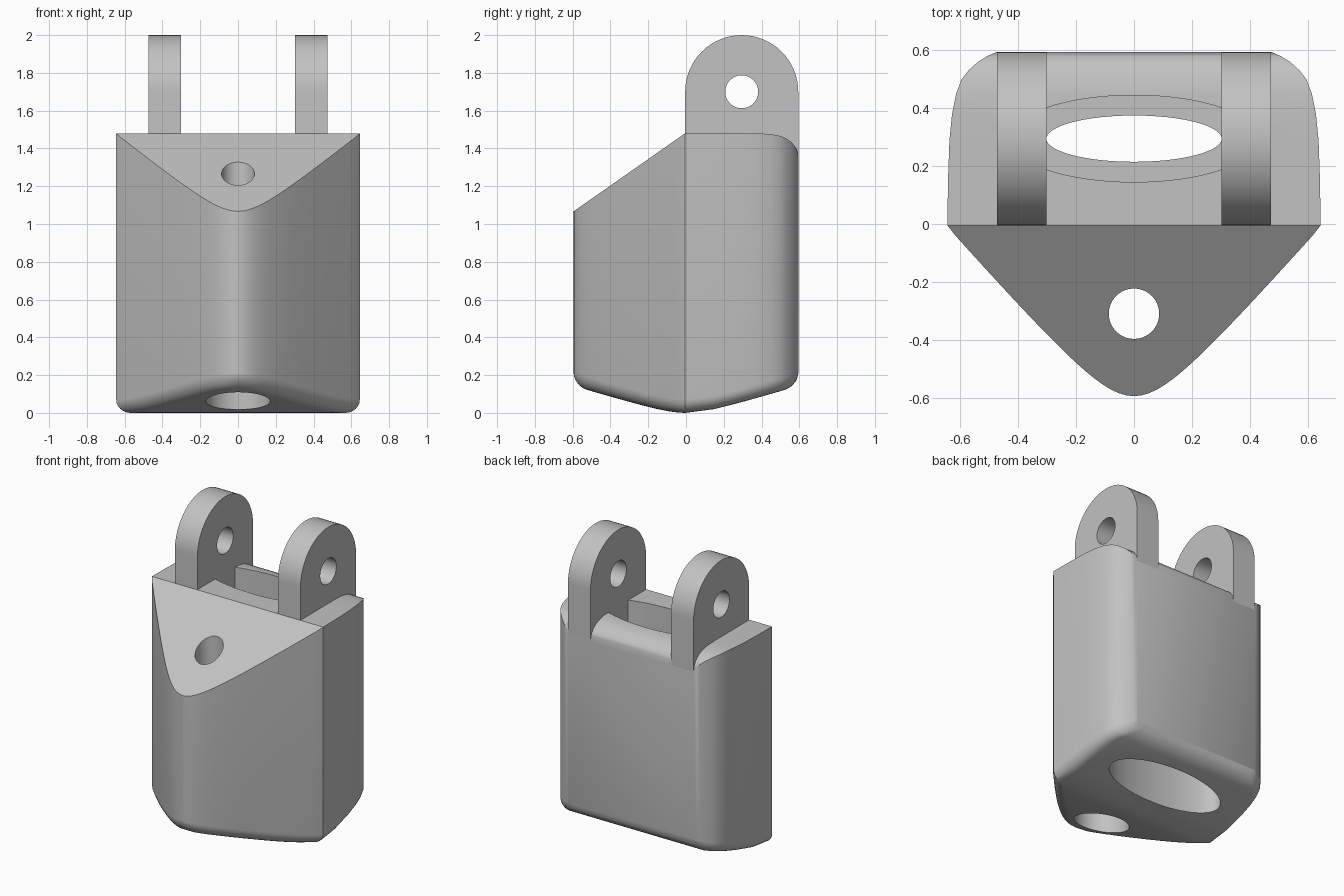
import bpy, bmesh, math
from mathutils import Matrix

if "Cube" in bpy.data.objects:
    bpy.data.objects.remove(bpy.data.objects["Cube"], do_unlink=True)

GREY = (0.54, 0.54, 0.54, 1)
mat = bpy.data.materials.new("plain grey")
mat.use_nodes = True
mat.diffuse_color = GREY
mat.node_tree.nodes["Principled BSDF"].inputs["Base Color"].default_value = GREY

HALF = 0.645      # half width of the body
END = 0.595       # half depth of the body
MID = -0.005      # y of the ridge across the top
TOP = 1.48
FILLET = 0.07
PIN_Y = 0.295     # y of the lugs and the slot
BOLT_Y = -0.31


def make_object(name, bm):
    bmesh.ops.recalc_face_normals(bm, faces=bm.faces)
    mesh = bpy.data.meshes.new(name)
    bm.to_mesh(mesh)
    bm.free()
    mesh.materials.append(mat)
    obj = bpy.data.objects.new(name, mesh)
    bpy.context.collection.objects.link(obj)
    return obj


def cylinder(rx, ry, y, z0, z1):
    """Upright elliptical cutter."""
    bm = bmesh.new()
    bmesh.ops.create_cone(bm, cap_ends=True, segments=64, radius1=1, radius2=1, depth=1)
    bmesh.ops.transform(bm, verts=bm.verts, matrix=Matrix.Translation((0, y, (z0 + z1) / 2))
                        @ Matrix.Diagonal((rx, ry, z1 - z0, 1)))
    return make_object("cutter", bm)


def activate(obj):
    bpy.ops.object.select_all(action='DESELECT')
    obj.select_set(True)
    bpy.context.view_layer.objects.active = obj


def cut(obj, cutter):
    cutter.hide_render = True
    mod = obj.modifiers.new("cut", 'BOOLEAN')
    mod.operation = 'DIFFERENCE'
    mod.solver = 'EXACT'
    mod.object = cutter
    activate(obj)
    bpy.ops.object.modifier_apply(modifier=mod.name)
    bpy.data.objects.remove(cutter, do_unlink=True)


def smooth(obj):
    activate(obj)
    bpy.ops.object.shade_smooth_by_angle(angle=math.radians(30))


# Height of the sloped front, flat top and rounded rear edge
def top_height(y):
    if y < MID:
        return TOP + (y - MID) * 0.7
    u = min(max((y - 0.3) / (END - 0.3), 0), 1)
    return TOP - 0.13 + 0.13 * math.sqrt(1 - u ** 4)


# Shallow keel underneath, and the extra rise of the end fillets
def bottom_height(y):
    return math.hypot(0.3 * y, 0.04) - 0.04


def end_rise(y):
    t = min(max(abs(y) - END + FILLET, 0), FILLET)
    return FILLET - math.sqrt(FILLET ** 2 - t ** 2)


# Stations (y, half width, fillet width): curved nose, then the rear block
stations = []
STEPS = 24
for i in range(STEPS + 1):
    x = max(HALF * i / STEPS, 0.003)
    y = -END + math.sqrt(0.168 ** 2 + 1.297 * x * x) - 0.168
    stations.append((min(y, MID), x, min(FILLET * 1.3, x * 0.95)))
stations[-1] = (MID, HALF, FILLET * 1.1)
for y, w in ((0.15, 0.643), (0.29, 0.638), (0.38, 0.629), (0.45, 0.615), (0.5, 0.596),
             (0.53, 0.573), (0.56, 0.54), (0.58, 0.508), (0.588, 0.49), (END, 0.474)):
    stations.append((y, w, FILLET))

# Body lofted from front to back through the stations
bm = bmesh.new()
rings = []
ARC = 6
for y, w, rx in stations:
    low = bottom_height(y) + end_rise(y)
    rz = max(FILLET - end_rise(y), 0.001)
    right = [(w, top_height(y))]
    for k in range(ARC + 1):
        a = math.pi / 2 * k / ARC
        right.append((w - rx + rx * math.cos(a), low + rz - rz * math.sin(a)))
    section = right + [(-x, z) for x, z in reversed(right)]
    rings.append([bm.verts.new((x, y, z)) for x, z in section])
for a, b in zip(rings, rings[1:]):
    for i in range(len(a)):
        j = (i + 1) % len(a)
        bm.faces.new((a[i], a[j], b[j], b[i]))
bm.faces.new(rings[0])
bm.faces.new(rings[-1])
body = make_object("body", bm)

# Bolt hole with a wide bore below; oval slot with wide pockets at both ends
LEDGE = 1.1
cut(body, cylinder(0.087, 0.087, BOLT_Y, -1, 3))
cut(body, cylinder(0.17, 0.17, BOLT_Y, -1, 0.75))
cut(body, cylinder(0.303, 0.08, PIN_Y, -1, 3))
cut(body, cylinder(0.43, 0.15, PIN_Y, LEDGE, 3))
cut(body, cylinder(0.43, 0.15, PIN_Y, -1, 0.5))
smooth(body)

# Two round-topped lugs with a pin hole, rooted in the slot pocket
LUG_R, LUG_Z = 0.3, 1.7
for side, name in ((1, "left_lug"), (-1, "right_lug")):
    bm = bmesh.new()
    outline = [(LUG_R, LEDGE - LUG_Z)]
    outline += [(LUG_R * math.cos(math.pi * k / 32), LUG_R * math.sin(math.pi * k / 32))
                for k in range(33)]
    outline += [(-LUG_R, LEDGE - LUG_Z)]
    face = bm.faces.new([bm.verts.new((side * 0.303, PIN_Y + y * 0.998, LUG_Z + z))
                         for y, z in outline])
    moved = bmesh.ops.extrude_face_region(bm, geom=[face])["geom"]
    bmesh.ops.translate(bm, vec=(side * 0.17, 0, 0),
                        verts=[v for v in moved if isinstance(v, bmesh.types.BMVert)])
    lug = make_object(name, bm)
    pin = cylinder(0.087, 0.087, 0, -1, 1)
    pin.matrix_world = Matrix.Translation((0, PIN_Y, LUG_Z)) @ Matrix.Rotation(math.pi / 2, 4, 'Y')
    cut(lug, pin)
    smooth(lug)
